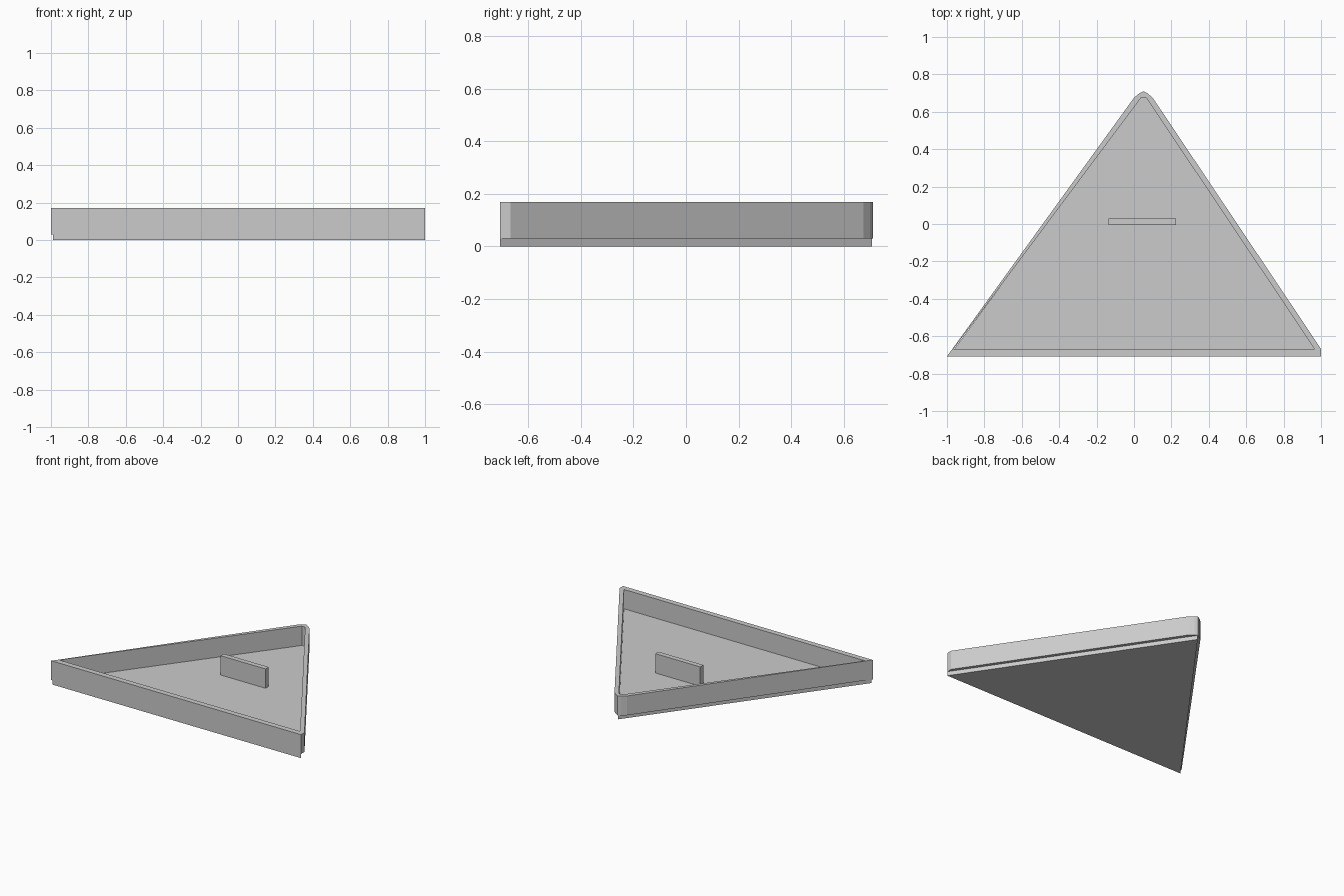
import bpy, bmesh

if "Cube" in bpy.data.objects:
    bpy.data.objects.remove(bpy.data.objects["Cube"])

def prism(name, loops, z0, z1):
    """Extrude an outline (plus optional hole outlines) from z0 to z1."""
    bm = bmesh.new()
    edges = []
    for loop in loops:
        vs = [bm.verts.new((x, y, z0)) for x, y in loop]
        edges += [bm.edges.new((vs[i - 1], vs[i])) for i in range(len(vs))]
    bmesh.ops.triangle_fill(bm, edges=edges, use_beauty=True, use_dissolve=False)
    ext = bmesh.ops.extrude_face_region(bm, geom=bm.faces[:], use_keep_orig=True)
    top = [g for g in ext["geom"] if isinstance(g, bmesh.types.BMVert)]
    bmesh.ops.translate(bm, verts=top, vec=(0, 0, z1 - z0))
    bmesh.ops.recalc_face_normals(bm, faces=bm.faces[:])
    me = bpy.data.meshes.new(name)
    bm.to_mesh(me)
    bm.free()
    ob = bpy.data.objects.new(name, me)
    bpy.context.collection.objects.link(ob)
    return ob

FLOOR_TOP, WALL_TOP = 0.03, 0.17

# Triangular floor slab, slightly inside the side walls
floor = prism("floor", [[(-0.99, -0.708), (1, -0.708), (0.05, 0.708)]], 0, FLOOR_TOP)
mat = bpy.data.materials.new("light_grey")
mat.diffuse_color = (0.9, 0.9, 0.9, 1)
mat.use_nodes = True
mat.node_tree.nodes["Principled BSDF"].inputs["Base Color"].default_value = mat.diffuse_color
floor.data.materials.append(mat)

# Perimeter wall with a blunt, rounded apex
outer = [(-1, -0.708), (1, -0.708), (1, -0.668), (0.10, 0.675),
         (0.07, 0.70), (0.05, 0.71), (0.03, 0.70), (0.0, 0.675)]
inner = [(-0.965, -0.668), (0.965, -0.668), (0.065, 0.675), (0.038, 0.675)]
prism("perimeter_wall", [outer, inner], FLOOR_TOP, WALL_TOP)

# Short free-standing partition
prism("partition_wall", [[(-0.135, -0.006), (0.225, -0.006),
                          (0.225, 0.03), (-0.135, 0.03)]], FLOOR_TOP, WALL_TOP)
